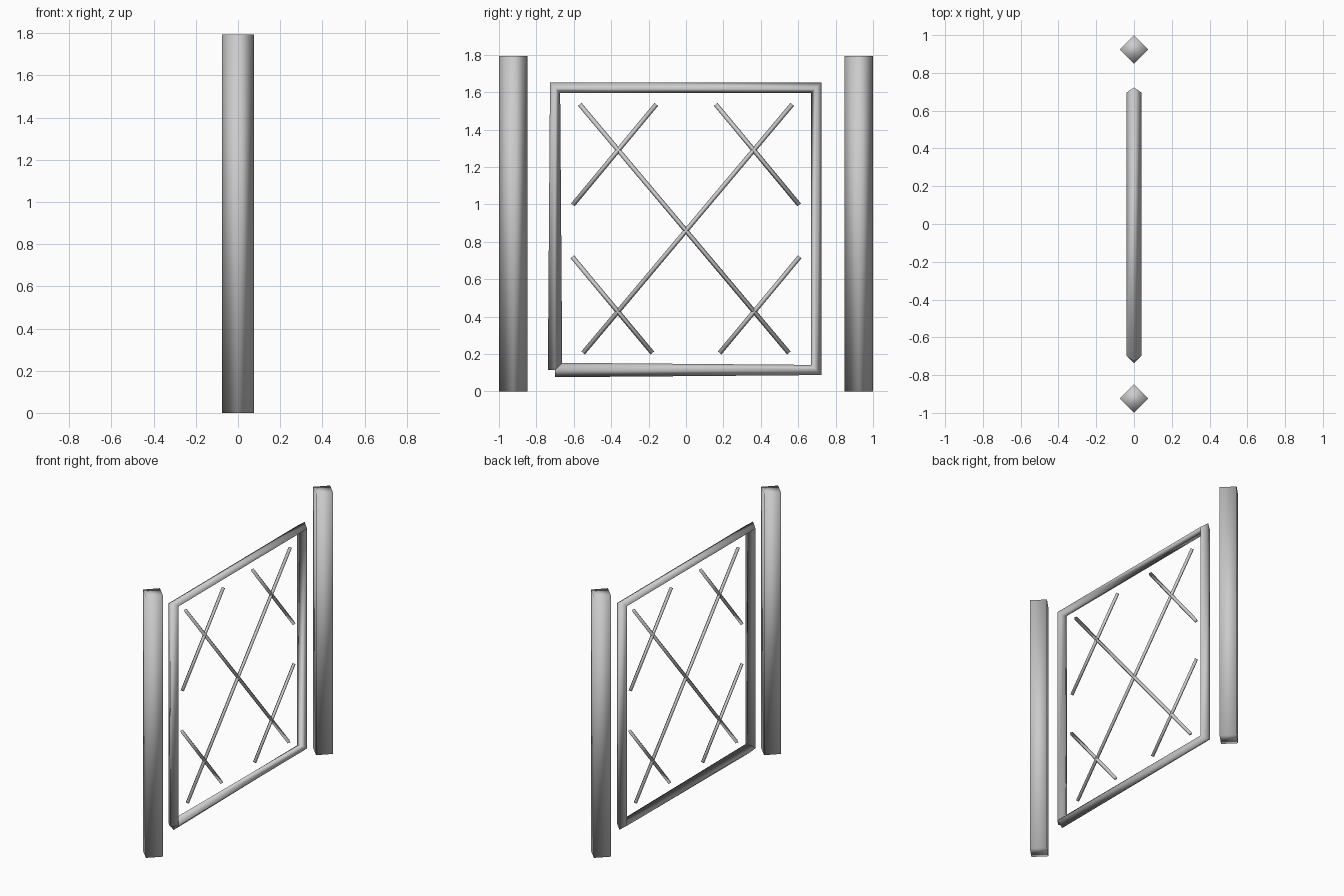
import bpy, bmesh
from mathutils import Vector

if "Cube" in bpy.data.objects:
    bpy.data.objects.remove(bpy.data.objects["Cube"])


def diamond_bar(name, path, radius):
    """Sweep a diamond section along (y, z) points; inner rings follow the corner bisector."""
    pts = [Vector((0, y, z)) for y, z in path]
    bm = bmesh.new()
    rings = []
    for i, p in enumerate(pts):
        t = Vector()
        if i > 0:
            t += (p - pts[i - 1]).normalized()
        if i < len(pts) - 1:
            t += (pts[i + 1] - p).normalized()
        t.normalize()
        side = Vector((1, 0, 0))
        up = t.cross(side)
        rings.append([bm.verts.new(p + d * radius) for d in (side, up, -side, -up)])
    for a, b in zip(rings, rings[1:]):
        for k in range(4):
            n = (k + 1) % 4
            bm.faces.new((a[k], a[n], b[n], b[k]))
    bm.faces.new(rings[0][::-1])
    bm.faces.new(rings[-1])
    bmesh.ops.recalc_face_normals(bm, faces=bm.faces)
    for f in bm.faces:
        f.smooth = True
    mesh = bpy.data.meshes.new(name)
    bm.to_mesh(mesh)
    bm.free()
    obj = bpy.data.objects.new(name, mesh)
    bpy.context.collection.objects.link(obj)
    return obj


# gate posts
for side, y in (("left", -0.924), ("right", 0.924)):
    diamond_bar("post_" + side, [(y, 0), (y, 1.795)], 0.076)

# gate frame: one swept bar starting and ending at the lower left corner
diamond_bar("gate_frame", [(-0.70, 0.115), (0.696, 0.115), (0.696, 1.624),
                           (-0.70, 1.624), (-0.70, 0.115)], 0.0385)

# lattice rods, mirrored left to right
rods = {
    "long_rod": [(-0.568, 1.535), (0.55, 0.206)],
    "upper_rod": [(-0.159, 1.535), (-0.605, 0.998)],
    "lower_rod": [(-0.608, 0.72), (-0.18, 0.206)],
}
for name, path in rods.items():
    for side, s in (("left", 1), ("right", -1)):
        diamond_bar(f"{name}_{side}", [(s * y, z) for y, z in path], 0.0125)
